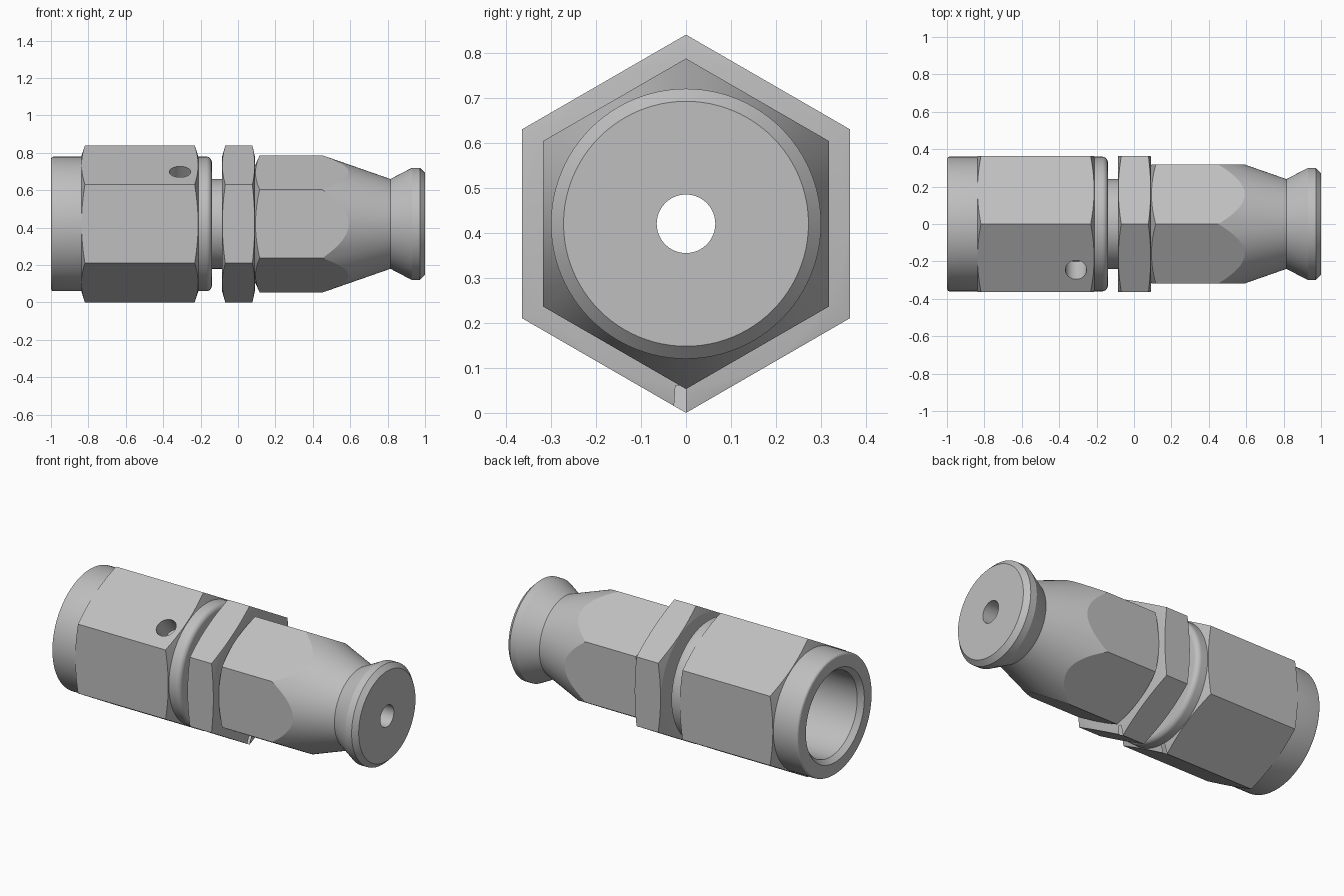
import bpy
import bmesh
from math import cos, sin, pi, radians
from mathutils import Matrix, Vector

AXIS_Z = 0.42      # height of the long axis
SIDES = 96
BORE = 0.065

if "Cube" in bpy.data.objects:
    bpy.data.objects.remove(bpy.data.objects["Cube"], do_unlink=True)

steel = bpy.data.materials.new("grey steel")
steel.use_nodes = True
grey = (0.52, 0.52, 0.52, 1)
steel.diffuse_color = grey
steel.node_tree.nodes["Principled BSDF"].inputs["Base Color"].default_value = grey


def loft(name, sections, closed):
    """Join rings of points into a solid; closed wraps last ring to first."""
    bm = bmesh.new()
    rings = [[bm.verts.new(p) for p in ring] for ring in sections]
    n = len(rings[0])
    pairs = list(zip(rings, rings[1:]))
    if closed:
        pairs.append((rings[-1], rings[0]))
    else:
        bm.faces.new(rings[0])
        bm.faces.new(rings[-1])
    for a, b in pairs:
        for i in range(n):
            j = (i + 1) % n
            bm.faces.new((a[i], a[j], b[j], b[i]))
    bmesh.ops.recalc_face_normals(bm, faces=bm.faces)
    mesh = bpy.data.meshes.new(name)
    bm.to_mesh(mesh)
    bm.free()
    mesh.materials.append(steel)
    obj = bpy.data.objects.new(name, mesh)
    bpy.context.collection.objects.link(obj)
    return obj


def ring(x, r, sides):
    return [(x, r * cos(pi / 2 + 2 * pi * i / sides),
             AXIS_Z + r * sin(pi / 2 + 2 * pi * i / sides)) for i in range(sides)]


def turned(name, profile):
    return loft(name, [ring(x, r, SIDES) for x, r in profile], True)


def hexagon(radius):
    return loft("hex_cutter", [ring(x, radius, 6) for x in (-1.2, 1.2)], False)


def cut(obj, cutter, operation):
    mod = obj.modifiers.new("cut", "BOOLEAN")
    mod.operation = operation
    mod.solver = "EXACT"
    mod.object = cutter
    bpy.context.view_layer.objects.active = obj
    bpy.ops.object.modifier_apply(modifier=mod.name)
    bpy.data.objects.remove(cutter, do_unlink=True)


def fillet(cx, cr, radius, start, end, steps=8):
    angles = [radians(start + (end - start) * i / steps) for i in range(steps + 1)]
    return [(cx + radius * cos(a), cr + radius * sin(a)) for a in angles]


# Swivel nut: sleeve, chamfered hex, rounded bead and wide socket
swivel_nut = turned("swivel_nut", [
    (-1.0, 0.28),
    *fillet(-0.985, 0.345, 0.015, 180, 90, 6),
    (-0.838, 0.36), (-0.815, 0.43), (-0.235, 0.43), (-0.212, 0.36),
    *fillet(-0.17, 0.33, 0.03, 90, 0),
    (-0.14, BORE), (-0.4, BORE), (-0.4, 0.255), (-0.97, 0.255),
])
cut(swivel_nut, hexagon(0.42), "INTERSECT")

# Blind drilled hole pointing at the axis
direction = Vector((0, -0.66, 0.75)).normalized()
drill = loft("drill_cutter", [
    [(0.057 * cos(2 * pi * i / 48), 0.057 * sin(2 * pi * i / 48), z) for i in range(48)]
    for z in (0.24, 0.5)], False)
drill.data.transform(Matrix.Translation((-0.31, 0, AXIS_Z))
                     @ direction.to_track_quat("Z", "Y").to_matrix().to_4x4())
cut(swivel_nut, drill, "DIFFERENCE")

# Neck and middle hex
middle_nut = turned("middle_nut", [
    (-0.14, BORE), (-0.14, 0.24), (-0.085, 0.24), (-0.085, 0.36),
    (-0.065, 0.43), (0.075, 0.43), (0.09, 0.36), (0.09, BORE),
])
cut(middle_nut, hexagon(0.42), "INTERSECT")

# Hose socket: hex running into a cone and a flared end
hose_socket = turned("hose_socket", [
    (0.09, BORE), (0.09, 0.31), (0.12, 0.376), (0.425, 0.376),
    (0.815, 0.24), (0.93, 0.30), (0.972, 0.30), (1.0, 0.272), (1.0, BORE),
])
cut(hose_socket, hexagon(0.367), "INTERSECT")

for obj in (swivel_nut, middle_nut, hose_socket):
    bpy.ops.object.select_all(action="DESELECT")
    obj.select_set(True)
    bpy.context.view_layer.objects.active = obj
    bpy.ops.object.shade_smooth_by_angle(angle=radians(14))
